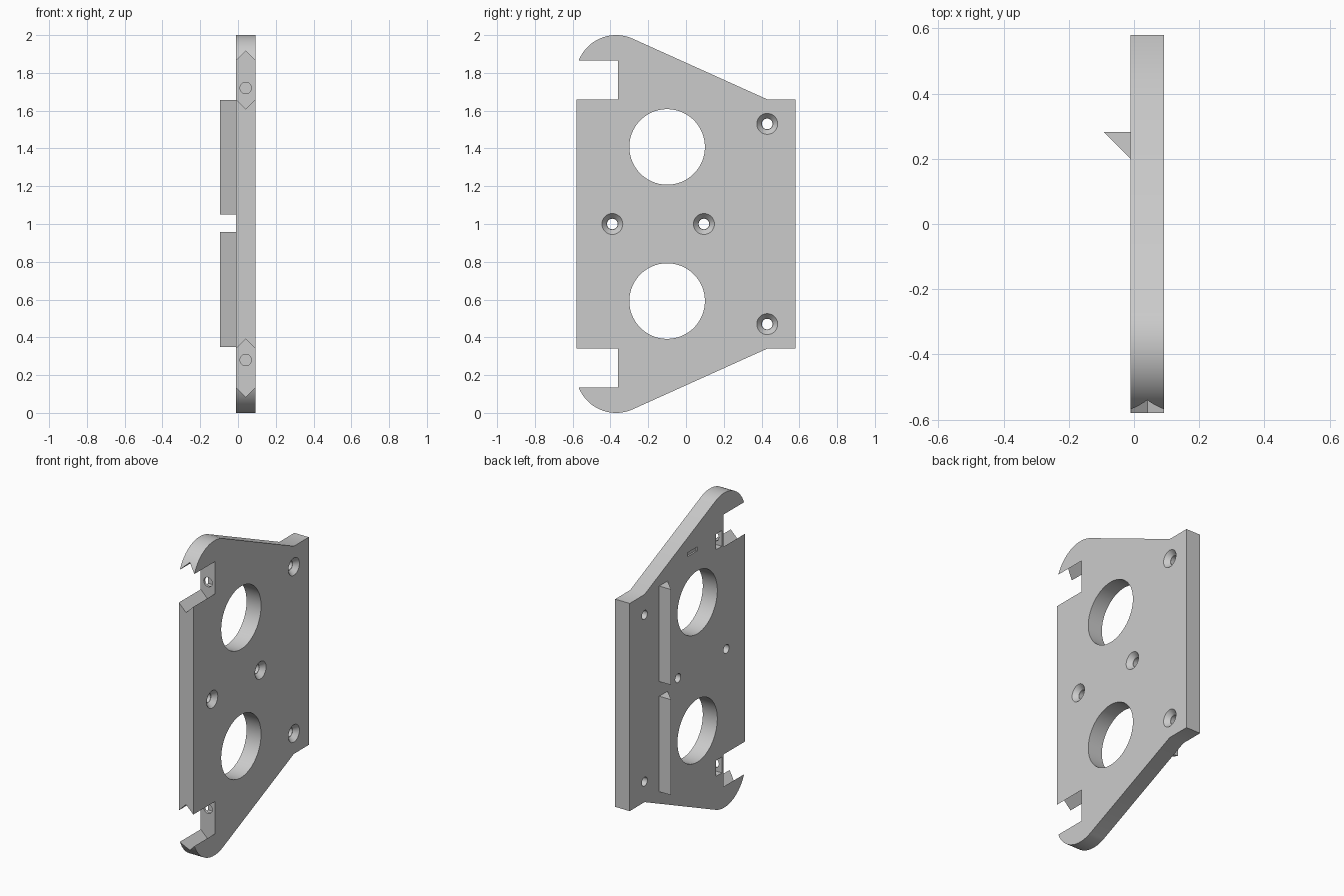
import bpy, bmesh, math
from mathutils import Matrix, Vector

cube = bpy.data.objects.get("Cube")
if cube:
    bpy.data.objects.remove(cube, do_unlink=True)

X0, X1 = -0.01, 0.092          # inner and outer plate faces
XM = (X0 + X1) / 2

grey = bpy.data.materials.new("plain grey")
grey.use_nodes = True
COLOUR = (0.6, 0.6, 0.6, 1)
grey.diffuse_color = COLOUR
grey.node_tree.nodes["Principled BSDF"].inputs["Base Color"].default_value = COLOUR


def make(name, bm):
    bmesh.ops.recalc_face_normals(bm, faces=bm.faces[:])
    mesh = bpy.data.meshes.new(name)
    bm.to_mesh(mesh)
    bm.free()
    mesh.materials.append(grey)
    ob = bpy.data.objects.new(name, mesh)
    bpy.context.collection.objects.link(ob)
    return ob


def prism(name, points, offset):
    """Extrude a closed 3D profile along an offset."""
    bm = bmesh.new()
    face = bm.faces.new([bm.verts.new(p) for p in points])
    ext = bmesh.ops.extrude_face_region(bm, geom=[face])
    moved = [v for v in ext["geom"] if isinstance(v, bmesh.types.BMVert)]
    bmesh.ops.translate(bm, vec=Vector(offset), verts=moved)
    return make(name, bm)


def cylinder(name, a, b, r1, r2, sides=48):
    """Cone or cylinder from point a to point b."""
    a, b = Vector(a), Vector(b)
    bm = bmesh.new()
    turn = (b - a).to_track_quat("Z", "Y").to_matrix().to_4x4()
    bmesh.ops.create_cone(bm, cap_ends=True, segments=sides, radius1=r1, radius2=r2,
                          depth=(b - a).length,
                          matrix=Matrix.Translation((a + b) / 2) @ turn)
    return make(name, bm)


def box(name, low, high):
    (x, y, z), (p, q, r) = low, high
    return prism(name, [(x, y, z), (x, q, z), (x, q, r), (x, y, r)], (p - x, 0, 0))


def cut(target, cutter):
    cutter.hide_render = True
    mod = target.modifiers.new("cut", "BOOLEAN")
    mod.operation, mod.solver, mod.object = "DIFFERENCE", "EXACT", cutter
    bpy.context.view_layer.objects.active = target
    bpy.ops.object.modifier_apply(modifier=mod.name)
    bpy.data.objects.remove(cutter, do_unlink=True)


# Plate outline: upper half, then mirrored about the middle height
R, CY, CZ = 0.213, -0.37, 1.787
start, end = math.radians(160), math.radians(65.7)
upper = [(0.58, 1.66), (0.43, 1.66)]
for i in range(33):
    a = end + (start - end) * i / 32
    upper.append((CY + R * math.cos(a), CZ + R * math.sin(a)))
upper += [(-0.36, 1.86), (-0.36, 1.66), (-0.58, 1.66)]
outline = upper + [(y, 2 - z) for y, z in reversed(upper)]
plate = prism("side_plate", [(X0, y, z) for y, z in outline], (X1 - X0, 0, 0))

for flip in (False, True):
    def h(z):
        return 2 - z if flip else z

    # Notch with V grooves above and below
    vee = [(X0 - 0.02, 1.68), (XM, 1.61), (X1 + 0.02, 1.68),
           (X1 + 0.02, 1.845), (XM, 1.915), (X0 - 0.02, 1.845)]
    cut(plate, prism("notch_cutter", [(x, -0.8, h(z)) for x, z in vee], (0, 0.44, 0)))
    # Screw hole and nut slot behind the notch
    cut(plate, cylinder("bolt_cutter", (XM, -0.45, h(1.72)), (XM, -0.24, h(1.72)), 0.03, 0.03, 32))
    cut(plate, box("nut_cutter", (X0 - 0.05, -0.345, h(1.72) - 0.05),
                   (0.075, -0.285, h(1.72) + 0.05)))
    # Large round opening
    cut(plate, cylinder("opening_cutter", (-0.3, -0.1, h(1.408)), (0.3, -0.1, h(1.408)),
                        0.2, 0.2, 96))

# Countersunk mounting holes
for y, z in ((-0.39, 1), (0.095, 1), (0.43, 1.53), (0.43, 0.47)):
    cut(plate, cylinder("screw_cutter", (-0.2, y, z), (0.2, y, z), 0.028, 0.028, 32))
    cut(plate, cylinder("sink_cutter", (X1 - 0.03, y, z), (X1 + 0.01, y, z), 0.03, 0.064, 32))

# Small shallow slot on the inner face
cut(plate, box("mark_cutter", (X0 - 0.05, -0.1, 1.735), (X0 + 0.01, 0, 1.76)))

# Triangular ribs on the inner face
ribs = []
for name, z in (("lower_rib", 0.35), ("upper_rib", 1.05)):
    ribs.append(prism(name, [(X0, 0.2, z), (X0, 0.283, z), (-0.094, 0.283, z)], (0, 0, 0.607)))

# Smooth curved walls, keep edges sharp
bpy.ops.object.select_all(action="DESELECT")
plate.select_set(True)
bpy.context.view_layer.objects.active = plate
bpy.ops.object.shade_smooth_by_angle(angle=math.radians(25))
